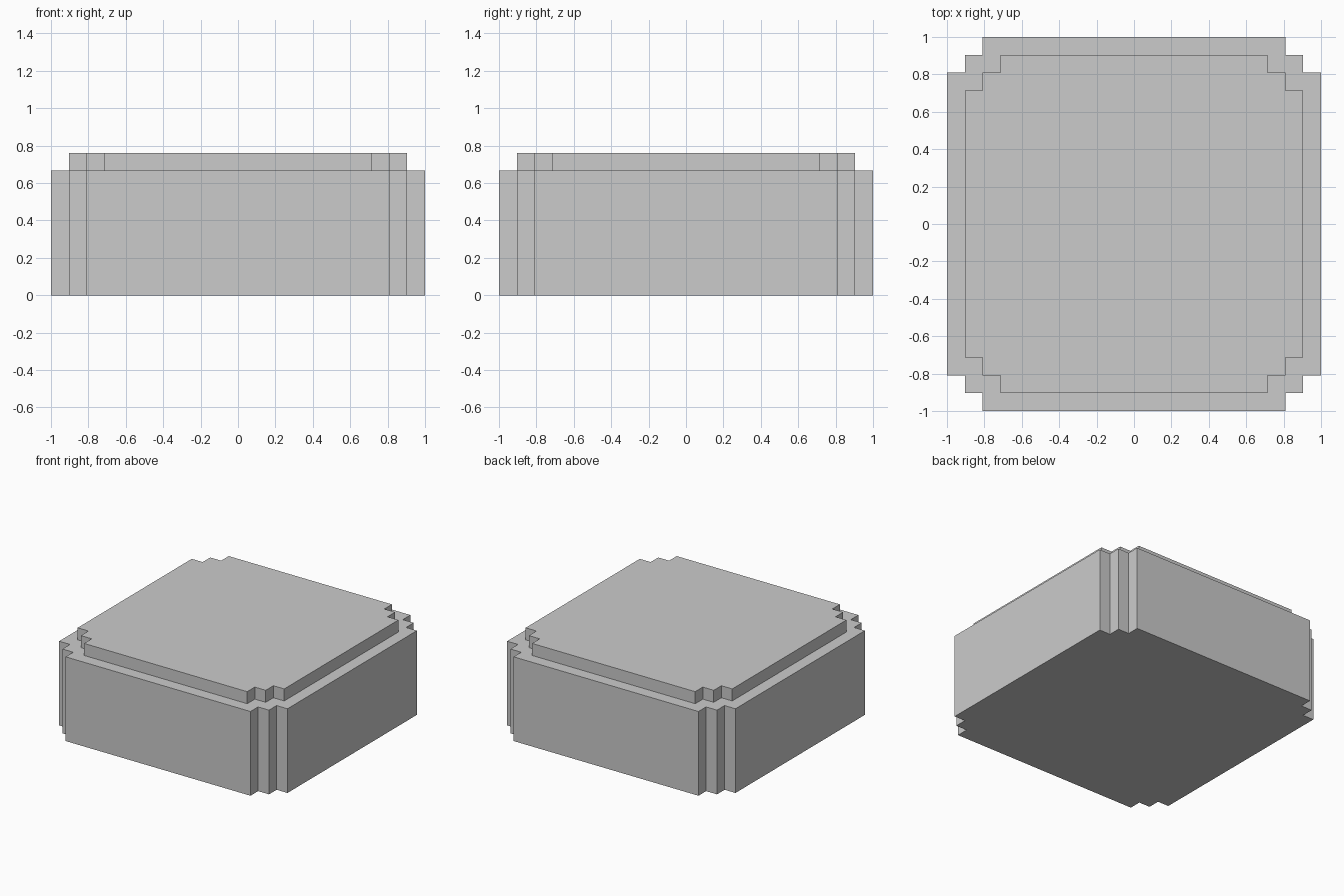
import bpy
import bmesh
from math import copysign

if "Cube" in bpy.data.objects:
    bpy.data.objects.remove(bpy.data.objects["Cube"])

U = 2 / 21  # size of one step


def stepped_outline(half):
    """Square outline whose corners are cut in two one-unit steps."""
    corner = [(half, half - 2), (half - 1, half - 2), (half - 1, half - 1),
              (half - 2, half - 1), (half - 2, half)]
    pts = []
    for _ in range(4):
        pts += corner
        corner = [(-y, x) for x, y in corner]
    return pts


def extrude(bm, face, height=0.0, inset=0.0):
    """Extrude a cap upward, or move its rim inward by a fixed step."""
    geom = bmesh.ops.extrude_face_region(bm, geom=[face])["geom"]
    bmesh.ops.delete(bm, geom=[face], context="FACES_ONLY")
    cap = next(g for g in geom if isinstance(g, bmesh.types.BMFace))
    for v in cap.verts:
        v.co.x -= copysign(inset, v.co.x)
        v.co.y -= copysign(inset, v.co.y)
        v.co.z += height
    return cap


bm = bmesh.new()
verts = [bm.verts.new((x * U, y * U, 0)) for x, y in stepped_outline(10.5)]
base = bm.faces.new(verts)
cap = base.copy()

# Main block, one-step ledge, then the raised top
cap = extrude(bm, cap, height=7 * U)
cap = extrude(bm, cap, inset=U)
cap = extrude(bm, cap, height=U)

bmesh.ops.remove_doubles(bm, verts=bm.verts, dist=1e-5)
bmesh.ops.recalc_face_normals(bm, faces=bm.faces)

mesh = bpy.data.meshes.new("stepped_block")
bm.to_mesh(mesh)
bm.free()
block = bpy.data.objects.new("stepped_block", mesh)
bpy.context.collection.objects.link(block)
